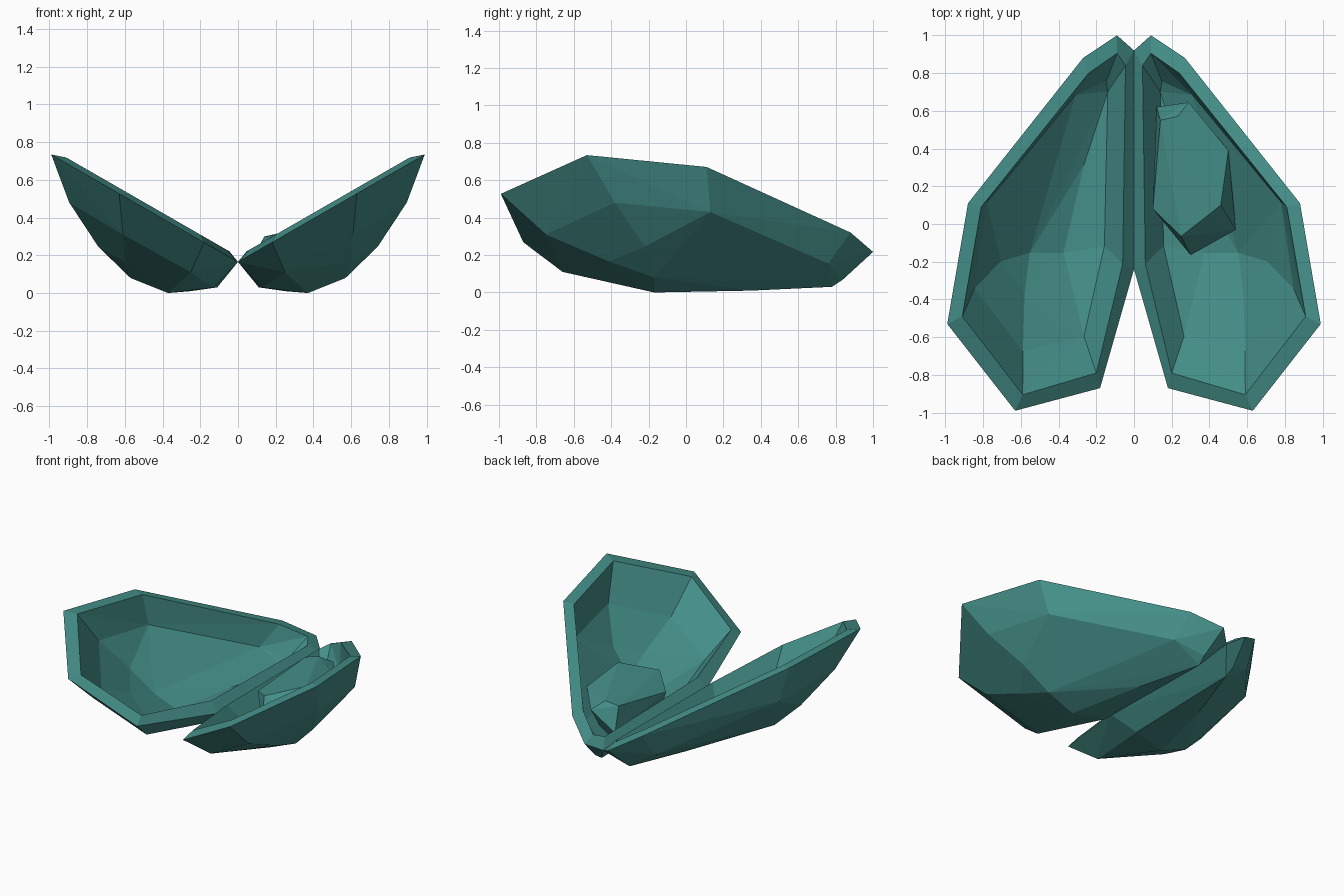
import bpy
import bmesh
from mathutils import Vector

cube = bpy.data.objects.get("Cube")
if cube:
    bpy.data.objects.remove(cube, do_unlink=True)

# Single teal colour
teal = bpy.data.materials.new("teal")
teal.use_nodes = True
TEAL = (0.058, 0.27, 0.245, 1)
teal.diffuse_color = TEAL
teal.node_tree.nodes["Principled BSDF"].inputs["Base Color"].default_value = TEAL


def add_object(name, bm):
    bmesh.ops.recalc_face_normals(bm, faces=bm.faces)
    mesh = bpy.data.meshes.new(name)
    bm.to_mesh(mesh)
    bm.free()
    mesh.materials.append(teal)
    obj = bpy.data.objects.new(name, mesh)
    bpy.context.collection.objects.link(obj)
    return obj


def hull(bm, points):
    """Wrap points in a convex skin and return the vertices in order."""
    verts = [bm.verts.new(p) for p in points]
    result = bmesh.ops.convex_hull(bm, input=verts)
    inside = {v for v in result["geom_interior"] if isinstance(v, bmesh.types.BMVert)}
    kept = [v for v in verts if v not in inside]
    bmesh.ops.delete(bm, geom=list(inside), context="VERTS")
    return kept


def bowl(bm, rim, belly):
    """Convex skin with the lid across the rim removed; returns rim vertices."""
    edge = hull(bm, rim + belly)[:len(rim)]
    lid = [f for f in bm.faces if all(v in edge for v in f.verts)]
    bmesh.ops.delete(bm, geom=lid, context="FACES")
    return edge


def on_slope(outline, lift=0.0):
    """Lay an outline on the tilted opening of the shell."""
    return [Vector((x, y, 0.165 + 0.575 * x + lift)) for x, y in outline]


# Shell half: outer bowl, inner bowl and the lip joining them
outer_rim = on_slope([(0, .92), (.09, 1), (.27, .88), (.88, .11),
                      (.99, -.53), (.63, -.99), (.18, -.87), (0, -.24)])
inner_rim = on_slope([(.045, .84), (.09, .905), (.24, .80), (.81, .09),
                      (.91, -.49), (.59, -.905), (.20, -.79), (.06, -.21)], 0.03)
belly = [Vector(p) for p in [
    (.895, -.38, .48), (.82, .13, .43), (.74, -.22, .245), (.61, -.75, .31),
    (.25, -.66, .11), (.57, -.17, .08), (.60, -.41, .165), (.37, -.17, 0),
    (.30, .76, .155), (.11, .78, .03), (.12, .84, .07), (.25, .35, .01),
    (.13, -.13, .028)]]
centre = Vector((.4, 0, .6))
inner_belly = [centre + (p - centre) * 0.9 for p in belly]

bm = bmesh.new()
outer = bowl(bm, outer_rim, belly)
inner = bowl(bm, inner_rim, inner_belly)
for i in range(len(outer)):
    j = (i + 1) % len(outer)
    bm.faces.new((outer[i], outer[j], inner[j], inner[i]))
shell = add_object("shell_halves", bm)
mirror = shell.modifiers.new("mirror", "MIRROR")
mirror.use_mirror_merge = False

# Faceted body resting in the left half
bm = bmesh.new()
hull(bm, [(.10, .08, .23), (.25, -.065, .29), (.46, .10, .35), (.50, .39, .28),
          (.29, .645, .27), (.23, .57, .32), (.14, .55, .30), (.12, .62, .14),
          (.54, -.03, .20), (.30, -.165, .13), (.15, .08, .06), (.25, .55, .07),
          (.42, .15, .07)])
add_object("inner_body", bm)
